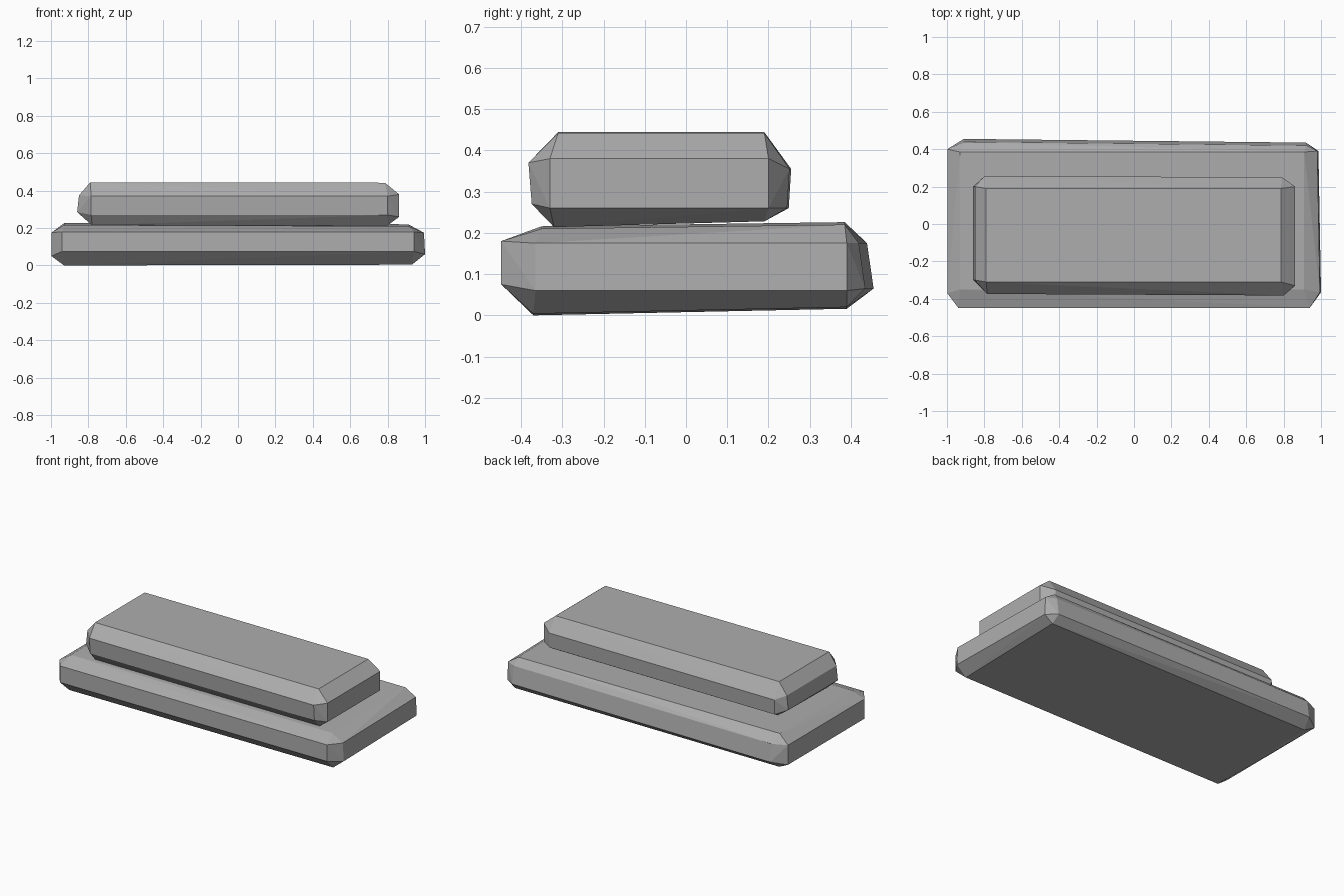
import bpy
import bmesh

cube = bpy.data.objects.get("Cube")
if cube:
    bpy.data.objects.remove(cube, do_unlink=True)

stone = bpy.data.materials.new("grey_stone")
stone.use_nodes = True
colour = (0.42, 0.42, 0.42, 1)
stone.diffuse_color = colour
stone.node_tree.nodes["Principled BSDF"].inputs["Base Color"].default_value = colour


def panel(axis, depth, u_range, v_range, tilt_u=0, tilt_v=0):
    """Four corners of one slightly tilted slab side; u and v are the other axes in order."""
    corners = []
    for i, u in zip((-1, 1), u_range):
        for j, v in zip((-1, 1), v_range):
            point = [u, v]
            point.insert(axis, depth + i * tilt_u + j * tilt_v)
            corners.append(point)
    return corners


def slab(name, panels):
    """Wrap the six sides in a hull, which forms the rough chamfers between them."""
    bm = bmesh.new()
    for settings in panels:
        for corner in panel(*settings):
            bm.verts.new(corner)
    bmesh.ops.convex_hull(bm, input=bm.verts[:])
    bmesh.ops.recalc_face_normals(bm, faces=bm.faces[:])
    mesh = bpy.data.meshes.new(name)
    bm.to_mesh(mesh)
    bm.free()
    mesh.materials.append(stone)
    obj = bpy.data.objects.new(name, mesh)
    bpy.context.collection.objects.link(obj)
    return obj


X, Y, Z = range(3)

# Wide slab on the ground: left, right, front, back, bottom, top
slab("lower_slab", [
    (X, -0.998, (-0.37, 0.40), (0.05, 0.175)),
    (X, 0.99, (-0.365, 0.39), (0.06, 0.175), -0.007, -0.003),
    (Y, -0.448, (-0.94, 0.94), (0.075, 0.18)),
    (Y, 0.437, (-0.91, 0.92), (0.065, 0.175), -0.01, -0.008),
    (Z, 0.01, (-0.93, 0.93), (-0.37, 0.39), 0.002, 0.008),
    (Z, 0.218, (-0.93, 0.91), (-0.35, 0.385), -0.003, 0.005),
])

# Smaller slab resting on it
slab("upper_slab", [
    (X, -0.855, (-0.30, 0.20), (0.285, 0.375), 0, 0.005),
    (X, 0.862, (-0.33, 0.20), (0.26, 0.38)),
    (Y, -0.374, (-0.785, 0.80), (0.27, 0.37), -0.004, -0.004),
    (Y, 0.25, (-0.80, 0.79), (0.26, 0.355), -0.002, 0.003),
    (Z, 0.221, (-0.78, 0.80), (-0.32, 0.19), 0, 0.007),
    (Z, 0.443, (-0.79, 0.785), (-0.31, 0.19), -0.001),
])
